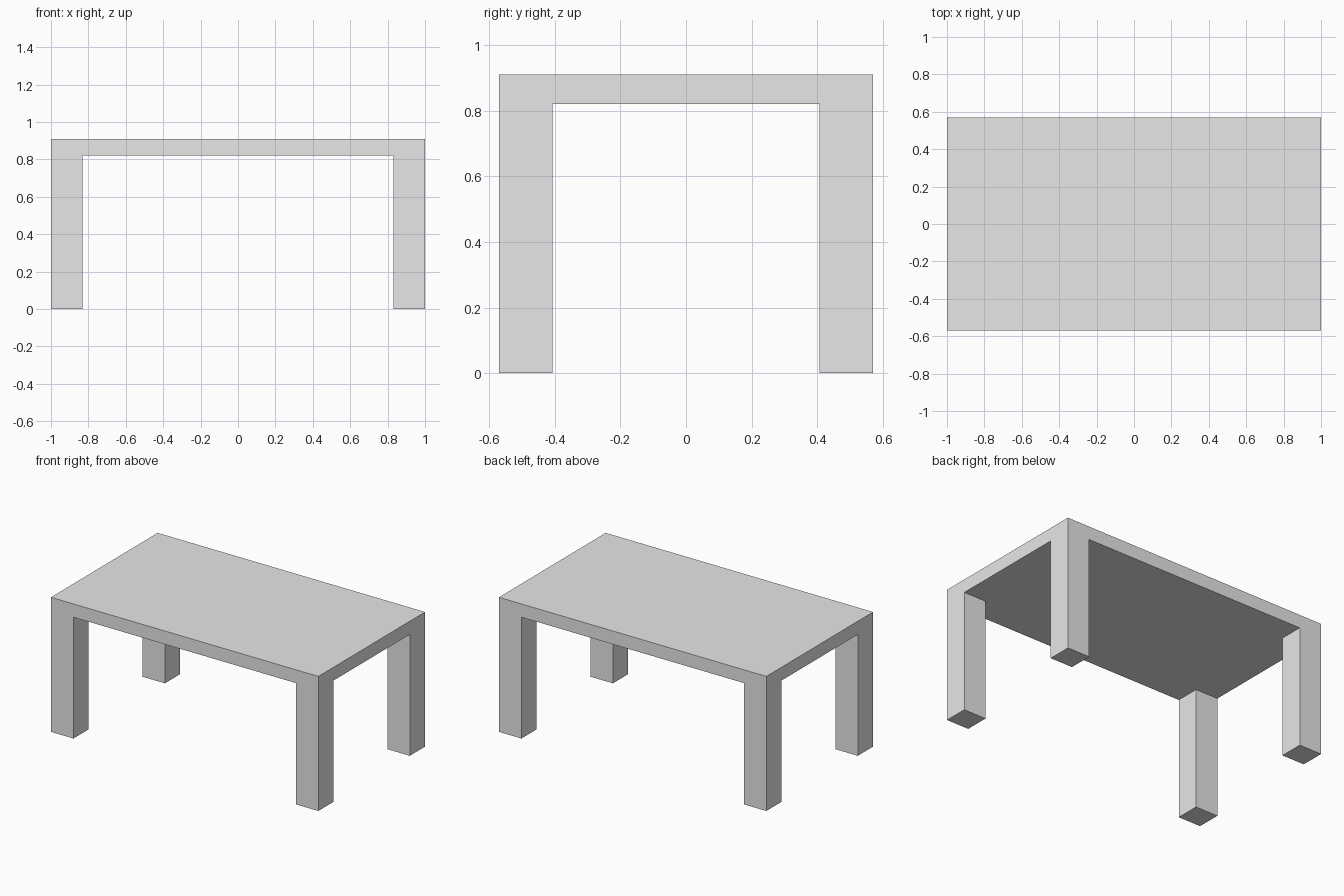
import bpy, bmesh

if "Cube" in bpy.data.objects:
    bpy.data.objects.remove(bpy.data.objects["Cube"])

HALF_X, HALF_Y = 1.0, 0.57
LEG_X, LEG_Y = 0.168, 0.163
TOP_Z, UNDER_Z = 0.91, 0.82

grey = bpy.data.materials.new("light grey")
grey.diffuse_color = (0.8, 0.8, 0.8, 1)
grey.use_nodes = True
grey.node_tree.nodes["Principled BSDF"].inputs["Base Color"].default_value = grey.diffuse_color

bm = bmesh.new()

# tabletop: underside split into a 3 x 3 grid so the corners become leg roots
xs = (-HALF_X, -HALF_X + LEG_X, HALF_X - LEG_X, HALF_X)
ys = (-HALF_Y, -HALF_Y + LEG_Y, HALF_Y - LEG_Y, HALF_Y)
grid = [[bm.verts.new((x, y, UNDER_Z)) for y in ys] for x in xs]
corners, cells = [], []
for i in range(3):
    for j in range(3):
        f = bm.faces.new((grid[i][j], grid[i][j + 1], grid[i + 1][j + 1], grid[i + 1][j]))
        cells.append(f)
        if i != 1 and j != 1:
            corners.append(f)

# slab thickness, keeping the underside in place
copy = bmesh.ops.duplicate(bm, geom=cells)["geom"]
lid = [f for f in copy if isinstance(f, bmesh.types.BMFace)]
bmesh.ops.translate(bm, vec=(0, 0, TOP_Z - UNDER_Z),
                    verts=list({v for f in lid for v in f.verts}))
bmesh.ops.bridge_loops(bm, edges=[e for e in bm.edges if e.is_boundary])

# legs: pull each corner cell down to the floor
for f in bmesh.ops.extrude_discrete_faces(bm, faces=corners)["faces"]:
    bmesh.ops.translate(bm, vec=(0, 0, -UNDER_Z), verts=f.verts)

# merge the flat regions into clean faces
bmesh.ops.remove_doubles(bm, verts=bm.verts, dist=0.0001)
bmesh.ops.recalc_face_normals(bm, faces=bm.faces)
bmesh.ops.dissolve_limit(bm, angle_limit=0.01, verts=bm.verts, edges=bm.edges)

mesh = bpy.data.meshes.new("table")
bm.to_mesh(mesh)
bm.free()
mesh.materials.append(grey)
table = bpy.data.objects.new("table", mesh)
bpy.context.collection.objects.link(table)
